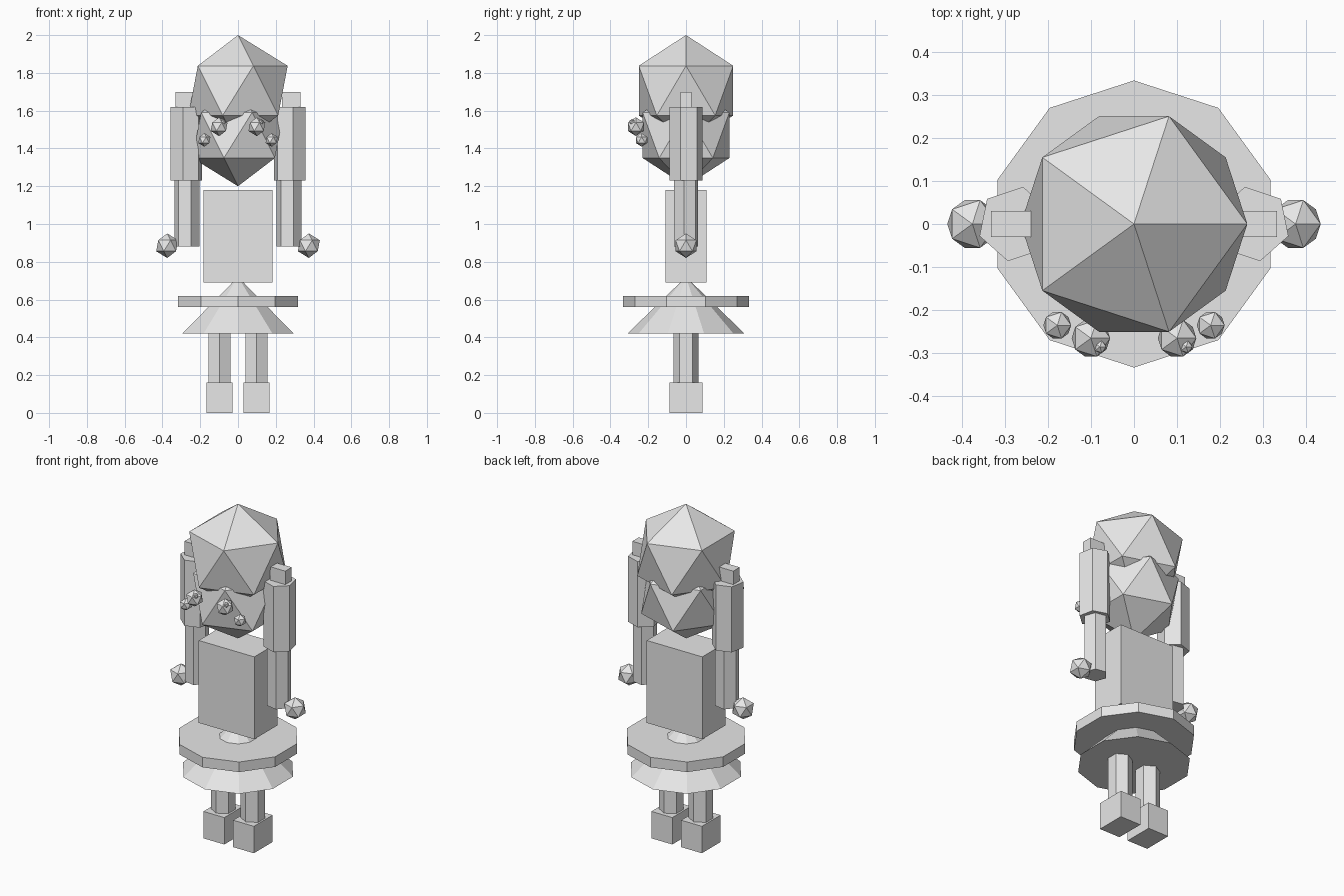
import bpy
import math

old = bpy.data.objects.get("Cube")
if old:
    bpy.data.objects.remove(old, do_unlink=True)

GREY = (0.8, 0.8, 0.8, 1.0)
mat = bpy.data.materials.new("light grey")
mat.use_nodes = True
mat.diffuse_color = GREY
mat.node_tree.nodes["Principled BSDF"].inputs["Base Color"].default_value = GREY


def finish(name):
    ob = bpy.context.object
    ob.name = ob.data.name = name
    ob.data.materials.clear()
    ob.data.materials.append(mat)
    return ob


def ball(name, radius, loc):
    bpy.ops.mesh.primitive_ico_sphere_add(subdivisions=1, radius=radius, location=loc)
    return finish(name)


def box(name, size, loc):
    bpy.ops.mesh.primitive_cube_add(size=1, location=loc)
    bpy.context.object.scale = size
    return finish(name)


def prism(name, sides, r_low, r_top, x, z_low, z_top, turn=0.0):
    bpy.ops.mesh.primitive_cone_add(
        vertices=sides, radius1=r_low, radius2=r_top, depth=z_top - z_low,
        location=(x, 0, (z_low + z_top) / 2), rotation=(0, 0, turn))
    return finish(name)


# Head and hair
ball("head", 0.27, (0, 0, 1.47))
ball("hair", 0.294, (0, 0, 1.706))

# Torso and skirt
box("torso", (0.366, 0.216, 0.49), (0, 0, 0.935))
prism("waist_disc", 10, 0.333, 0.333, 0, 0.56, 0.62)
prism("skirt", 10, 0.31, 0, 0, 0.42, 0.72)

for side, s in (("left", 1), ("right", -1)):
    # Face details
    ball(side + "_eye", 0.05, (s * 0.1, -0.265, 1.515))
    ball(side + "_eye_highlight", 0.016, (s * 0.1 + 0.021, -0.285, 1.54))
    ball(side + "_cheek", 0.036, (s * 0.178, -0.235, 1.445))

    # Arm, from shoulder to hand
    box(side + "_shoulder", (0.1, 0.06, 0.1), (s * 0.282, 0, 1.65))
    prism(side + "_upper_arm", 6, 0.088, 0.088, s * 0.275, 1.23, 1.62, s * 0.2)
    prism(side + "_forearm", 6, 0.067, 0.067, s * 0.271, 0.88, 1.24, math.radians(20))
    ball(side + "_hand", 0.065, (s * 0.375, 0, 0.885))

    # Leg and foot
    prism(side + "_leg", 6, 0.067, 0.067, s * 0.0975, 0.15, 0.45)
    box(side + "_foot", (0.137, 0.175, 0.16), (s * 0.0975, 0, 0.08))
